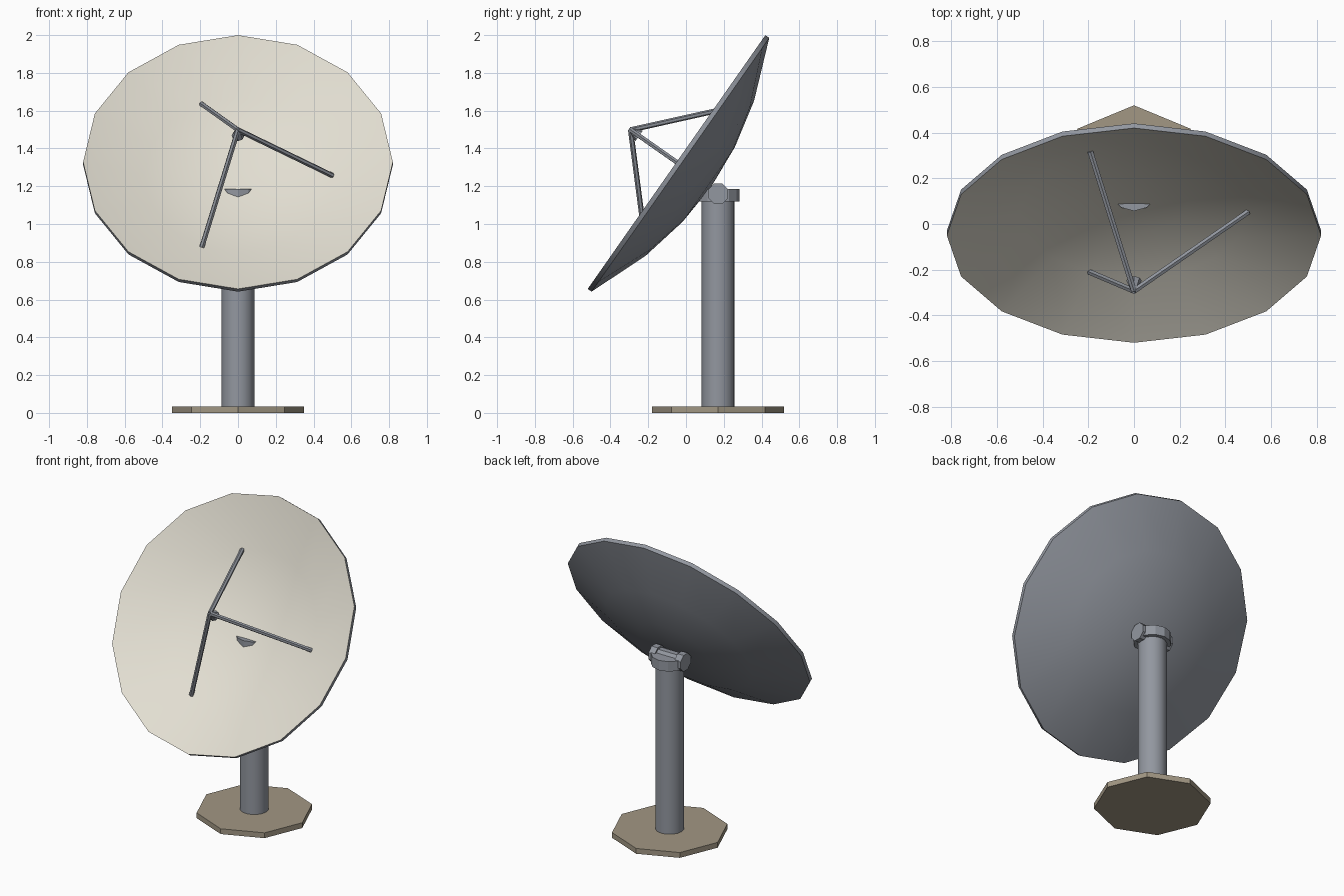
import bpy, bmesh
from math import sin, cos, pi, radians
from mathutils import Vector, Matrix

if "Cube" in bpy.data.objects:
    bpy.data.objects.remove(bpy.data.objects["Cube"])


def material(name, rgb):
    m = bpy.data.materials.new(name)
    m.diffuse_color = (*rgb, 1)
    m.use_nodes = True
    m.node_tree.nodes["Principled BSDF"].inputs["Base Color"].default_value = m.diffuse_color
    return m


METAL = material("grey_metal", (0.29, 0.31, 0.35))
CREAM = material("cream_paint", (0.76, 0.73, 0.64))
STONE = material("tan_stone", (0.36, 0.31, 0.23))


def smooth(obj, angle=40):
    bpy.ops.object.select_all(action='DESELECT')
    obj.select_set(True)
    bpy.context.view_layer.objects.active = obj
    bpy.ops.object.shade_smooth_by_angle(angle=radians(angle))


def rod(name, a, b, r1, r2=None, sides=16, mat=METAL, turn=0.0):
    """Prism or cone frustum from point a to point b."""
    a, b = Vector(a), Vector(b)
    axis = b - a
    bm = bmesh.new()
    bmesh.ops.create_cone(bm, cap_ends=True, segments=sides, radius1=r1,
                          radius2=r1 if r2 is None else r2, depth=axis.length)
    place = (Matrix.Translation((a + b) / 2)
             @ axis.to_track_quat('Z', 'Y').to_matrix().to_4x4()
             @ Matrix.Rotation(turn, 4, 'Z'))
    bm.transform(place)
    me = bpy.data.meshes.new(name)
    bm.to_mesh(me)
    bm.free()
    me.materials.append(mat)
    obj = bpy.data.objects.new(name, me)
    bpy.context.collection.objects.link(obj)
    return obj


# Ground slab, mast and mast collar
MY = 0.17
rod("base_slab", (0, MY, 0), (0, MY, 0.035), 0.35, sides=8, mat=STONE)
smooth(rod("mast", (0, MY, 0.03), (0, MY, 1.13), 0.087, sides=16))
rod("mast_collar", (0, MY, 1.12), (0, MY, 1.185), 0.113, sides=12)

# Tilt pivot lying across the mast top
rod("pivot_barrel", (-0.08, MY, 1.16), (0.08, MY, 1.16), 0.046, sides=8, turn=pi / 8)
for side, s in (("left", -1), ("right", 1)):
    rod(side + "_pivot_cap", (s * 0.072, MY, 1.16), (s * 0.117, MY, 1.16),
        0.058, sides=8, turn=pi / 8)

# Dish: revolved shallow bowl, cream inside and metal outside
R, DEPTH, THICK, SIDES = 0.82, 0.2, 0.025, 16
TILT = Matrix.Translation((0, -0.05, 1.328)) @ Matrix.Rotation(radians(55), 4, 'X')


def bowl(r):
    return -DEPTH * (1 - (r / R) ** 2)


bm = bmesh.new()


def ring(r, z):
    return [bm.verts.new((r * cos(2 * pi * i / SIDES), r * sin(2 * pi * i / SIDES), z))
            for i in range(SIDES)]


radii = (0.24, 0.5, R)
rings = [ring(r, bowl(r)) for r in radii] + \
        [ring(r, bowl(r) - THICK) for r in reversed(radii)]
front = bm.verts.new((0, 0, bowl(0)))
back = bm.verts.new((0, 0, bowl(0) - THICK))
for i in range(SIDES):
    j = (i + 1) % SIDES
    bm.faces.new((front, rings[0][i], rings[0][j]))
    for k in range(5):
        a, b = rings[k], rings[k + 1]
        f = bm.faces.new((a[i], b[i], b[j], a[j]))
        f.material_index = int(k >= 2)
    f = bm.faces.new((back, rings[5][j], rings[5][i]))
    f.material_index = 1
bm.transform(TILT)
me = bpy.data.meshes.new("dish")
bm.to_mesh(me)
bm.free()
me.materials.append(CREAM)
me.materials.append(METAL)
dish = bpy.data.objects.new("dish", me)
bpy.context.collection.objects.link(dish)
smooth(dish)

# Three feed arms meeting at the focus, plus the small feed horn
focus = Vector((0, 0, 0.297))
for n, step in enumerate((0, 5, 11), 1):
    t = 2 * pi * step / SIDES
    foot = Vector((0.5 * cos(t), 0.5 * sin(t), bowl(0.5)))
    rod(f"feed_arm_{n}", TILT @ foot, TILT @ focus, 0.014, sides=6)
rod("feed_horn", TILT @ (focus - Vector((0, 0, 0.055))), TILT @ focus,
    0.034, 0.012, sides=8)
